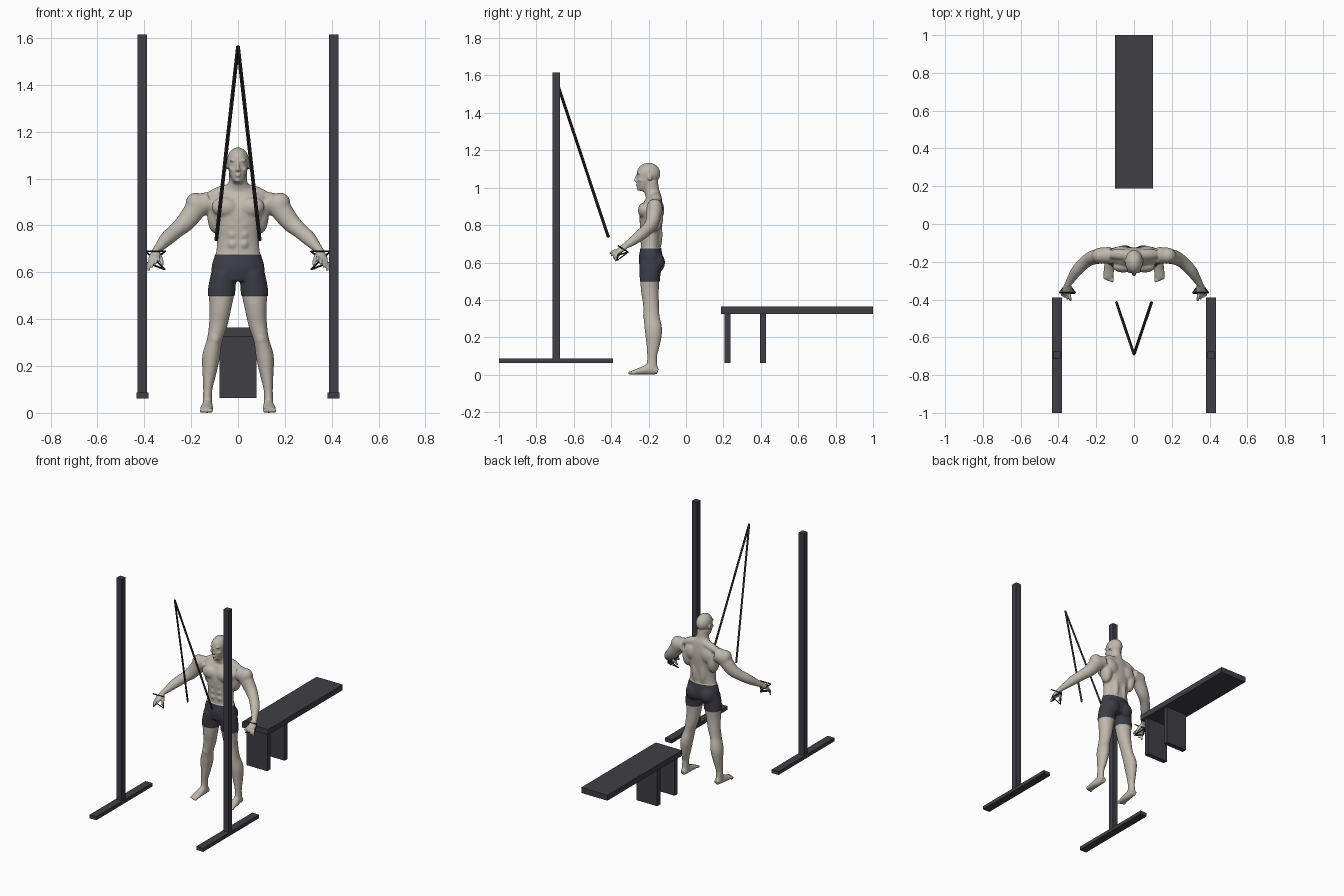
import bpy, bmesh, math
from mathutils import Vector, Matrix

if "Cube" in bpy.data.objects:
    bpy.data.objects.remove(bpy.data.objects["Cube"])


def material(name, colour):
    mat = bpy.data.materials.new(name)
    mat.use_nodes = True
    mat.diffuse_color = (*colour, 1)
    mat.node_tree.nodes["Principled BSDF"].inputs["Base Color"].default_value = (*colour, 1)
    return mat


SKIN = material("pale skin", (.52, .48, .42))
CLOTH = material("dark cloth", (.045, .045, .062))
FRAME = material("dark frame", (.05, .05, .06))
CORD = material("black cord", (.02, .02, .022))


def finish(bm, name, *mats):
    bmesh.ops.recalc_face_normals(bm, faces=bm.faces)
    mesh = bpy.data.meshes.new(name)
    bm.to_mesh(mesh)
    bm.free()
    obj = bpy.data.objects.new(name, mesh)
    bpy.context.collection.objects.link(obj)
    for mat in mats:
        mesh.materials.append(mat)
    return obj


def box(name, low, high, mat):
    low, high = Vector(low), Vector(high)
    bm = bmesh.new()
    place = Matrix.Translation((low + high) / 2) @ Matrix.Diagonal((*(high - low), 1))
    bmesh.ops.create_cube(bm, size=1, matrix=place)
    return finish(bm, name, mat)


def blend(sections, steps):
    """Catmull-Rom interpolation between (x, y, z, width, depth) sections."""
    rows = [Vector(s) for s in sections]
    rows = [rows[0]] + rows + [rows[-1]]
    out = []
    for a, b, c, d in zip(rows, rows[1:], rows[2:], rows[3:]):
        for i in range(steps):
            t = i / steps
            out.append((2 * b + (c - a) * t + (2 * a - 5 * b + 4 * c - d) * t ** 2
                        + (3 * b - a - 3 * c + d) * t ** 3) / 2)
    return out + [rows[-1]]


def tube(bm, sections, ref=(0, 1, 0), sides=28, steps=5):
    """Loft ellipses along a path, capped at both ends."""
    rows = blend(sections, steps)
    rings = []
    for i, row in enumerate(rows):
        centre = Vector(row[:3])
        ahead, behind = rows[min(i + 1, len(rows) - 1)], rows[max(i - 1, 0)]
        tangent = (Vector(ahead[:3]) - Vector(behind[:3])).normalized()
        u = tangent.cross(Vector(ref)).normalized()
        v = u.cross(tangent)
        angles = [math.tau * k / sides for k in range(sides)]
        rings.append([bm.verts.new(centre + u * row[3] * math.cos(a) + v * row[4] * math.sin(a))
                      for a in angles])
    for r, s in zip(rings, rings[1:]):
        for k in range(sides):
            n = (k + 1) % sides
            bm.faces.new((r[k], r[n], s[n], s[k]))
    bm.faces.new(rings[0])
    bm.faces.new(rings[-1])


def blob(bm, centre, radii, tilt=0):
    place = (Matrix.Translation(centre) @ Matrix.Rotation(tilt, 4, "Y")
             @ Matrix.Diagonal((*radii, 1)))
    bmesh.ops.create_uvsphere(bm, u_segments=24, v_segments=16, radius=1, matrix=place)


def rod(bm, a, b, radius):
    tube(bm, [(*a, radius, radius), (*b, radius, radius)], (.1, 1, .2), 4, 1)


# Posts on long floor bars, and the cord handles, on each side
for side, s in (("left", 1), ("right", -1)):
    def span(x, y, z, w, d, h):
        return (s * x - w, y - d, z), (s * x + w, y + d, z + h)
    box(side + "_post", *span(.408, -.695, .085, .02, .02, 1.53), FRAME)
    box(side + "_floor_bar", *span(.408, -.695, .062, .026, .305, .024), FRAME)
    bm = bmesh.new()
    outer, inner = (s * .395, -.363, .69), (s * .31, -.363, .69)
    wrist, low, edge = (s * .355, -.31, .655), (s * .312, -.367, .612), (s * .385, -.365, .64)
    for path in ((outer, inner, wrist, outer), (wrist, low, edge, wrist)):
        for a, b in zip(path, path[1:]):
            rod(bm, a, b, .004)
    finish(bm, side + "_handle", CORD)
    bm = bmesh.new()
    rod(bm, (0, -.69, 1.565), (s * .093, -.415, .735), .008)
    finish(bm, side + "_strap", CORD)

# Bench
box("bench_top", (-.1, .187, .326), (.1, 1, .364), FRAME)
for name, y in (("front", .205), ("rear", .395)):
    box("bench_" + name + "_leg", (-.08, y, .064), (.08, y + .033, .327), FRAME)

# Limbs and paired muscles, built on the left side first
bm = bmesh.new()
tube(bm, [(.06, -.19, .6, .05, .058), (.07, -.193, .52, .056, .052),
          (.075, -.193, .45, .047, .048), (.084, -.187, .38, .04, .043),
          (.1, -.184, .31, .033, .043), (.115, -.174, .24, .038, .047),
          (.122, -.175, .17, .03, .038), (.129, -.181, .1, .02, .027),
          (.13, -.181, .05, .02, .029), (.13, -.178, .015, .02, .03)])
blob(bm, (.098, -.21, .315), (.022, .021, .026))
tube(bm, [(.128, -.15, .02, .018, .018), (.13, -.19, .03, .022, .03),
          (.133, -.24, .021, .027, .02), (.135, -.285, .012, .026, .011)], (0, 0, 1))
for k in range(5):
    blob(bm, (.115 + k * .0105, -.296 + k * .004, .01), (.008 - k * .0007, .014, .01))
tube(bm, [(.12, -.165, .9, .045, .045), (.17, -.168, .88, .047, .042),
          (.223, -.18, .815, .041, .037), (.262, -.205, .78, .034, .033),
          (.302, -.247, .744, .031, .03), (.335, -.295, .708, .021, .022),
          (.35, -.32, .692, .016, .018)])
tube(bm, [(.35, -.318, .693, .016, .016), (.356, -.345, .672, .024, .015),
          (.36, -.372, .654, .025, .011)], (0, .6, .8))
for k in range(4):
    base = Vector((.341 + k * .012, -.365, .664 - k * .006))
    tip = Vector((.337 + k * .015, -.408 + k * .011, .648 - k * .014))
    knuckle = (base + tip) / 2 + Vector((0, -.005, .004))
    tube(bm, [(*p, r, r) for p, r in ((base, .008), (knuckle, .0075), (tip, .006))],
         (1, 0, 0), 12, 3)
tube(bm, [(.342, -.33, .682, .01, .01), (.328, -.35, .655, .009, .009),
          (.322, -.368, .63, .006, .006)], (1, 0, 0), 12, 3)
blob(bm, (.175, -.168, .888), (.047, .044, .054), .5)      # shoulder
blob(bm, (.056, -.226, .878), (.058, .031, .042), -.1)     # chest
blob(bm, (.075, -.16, .942), (.07, .03, .026), .35)        # neck slope
blob(bm, (.095, -.165, .84), (.036, .044, .075))           # upper side
blob(bm, (.065, -.14, .88), (.045, .024, .05))             # shoulder blade
blob(bm, (.03, -.15, .75), (.022, .025, .09))              # lower back
blob(bm, (.05, -.156, .6), (.05, .041, .052))              # buttock
for z in (.72, .76, .8):
    blob(bm, (.024, -.229, z), (.022, .019, .021))         # abdomen
blob(bm, (.048, -.193, 1.055), (.005, .012, .018))         # ear
blob(bm, (.019, -.253, 1.077), (.017, .009, .006))         # brow
blob(bm, (.025, -.243, 1.04), (.013, .013, .012))          # cheek
blob(bm, (.018, -.25, 1.062), (.008, .008, .006))          # eye
blob(bm, (.005, -.266, 1.036), (.007, .008, .006))         # nostril
copy = bmesh.ops.duplicate(bm, geom=bm.verts[:] + bm.edges[:] + bm.faces[:])["geom"]
for v in copy:
    if isinstance(v, bmesh.types.BMVert):
        v.co.x *= -1

# Torso, neck and head
tube(bm, [(0, -.187, .565, .1, .055), (0, -.188, .62, .111, .062),
          (0, -.188, .68, .095, .053), (0, -.187, .74, .09, .054),
          (0, -.187, .8, .097, .06), (0, -.185, .86, .12, .062),
          (0, -.176, .91, .125, .053), (0, -.172, .945, .085, .042),
          (0, -.182, .98, .042, .04), (0, -.192, 1.03, .039, .042)])
tube(bm, [(0, -.237, .983, .018, .024), (0, -.225, 1.01, .033, .039),
          (0, -.217, 1.04, .041, .046), (0, -.21, 1.07, .044, .052)])
blob(bm, (0, -.2, 1.076), (.047, .063, .057))
blob(bm, (0, -.252, .992), (.013, .012, .011))
blob(bm, (0, -.263, 1.018), (.012, .006, .0035))
blob(bm, (0, -.263, 1.01), (.01, .006, .0035))
tube(bm, [(0, -.258, 1.072, .006, .007), (0, -.266, 1.052, .006, .008),
          (0, -.27, 1.036, .008, .009)], sides=16)
rough = finish(bm, "rough_body")

# Fuse the parts into one skin
mod = rough.modifiers.new("fuse", "REMESH")
mod.mode = "VOXEL"
mod.voxel_size = .004
graph = bpy.context.evaluated_depsgraph_get()
fused = bpy.data.meshes.new_from_object(rough.evaluated_get(graph))
bpy.data.objects.remove(rough)
bm = bmesh.new()
bm.from_mesh(fused)
bpy.data.meshes.remove(fused)


def fine_detail(co):
    return co.z > 1 or abs(co.x) > .31 or co.z < .03


broad = [v for v in bm.verts if not fine_detail(v.co)]
for verts, rounds in ((broad, 14), (bm.verts[:], 2)):
    for _ in range(rounds):
        bmesh.ops.smooth_vert(bm, verts=verts, factor=.5, use_axis_x=True,
                              use_axis_y=True, use_axis_z=True)

# Shorts: cut hem and waistband, then colour and lift the cloth
HEM, WAIST = .5, .675
for z in (HEM, WAIST):
    faces = [f for f in bm.faces
             if abs(f.calc_center_median().x) < .2 and abs(f.calc_center_median().z - z) < .02]
    geom = set(faces)
    for f in faces:
        geom.update(f.verts)
        geom.update(f.edges)
    bmesh.ops.bisect_plane(bm, geom=list(geom), plane_co=(0, 0, z), plane_no=(0, 0, 1))
bm.normal_update()
cloth_verts = set()
for f in bm.faces:
    c = f.calc_center_median()
    f.smooth = True
    f.material_index = int(HEM < c.z < WAIST and abs(c.x) < .2)
    if f.material_index:
        cloth_verts.update(f.verts)
for v, n in [(v, v.normal.copy()) for v in cloth_verts]:
    v.co += n * .003
lowest = min(v.co.z for v in bm.verts)
bmesh.ops.translate(bm, verts=bm.verts, vec=(0, 0, -lowest))
finish(bm, "standing_figure", SKIN, CLOTH)
